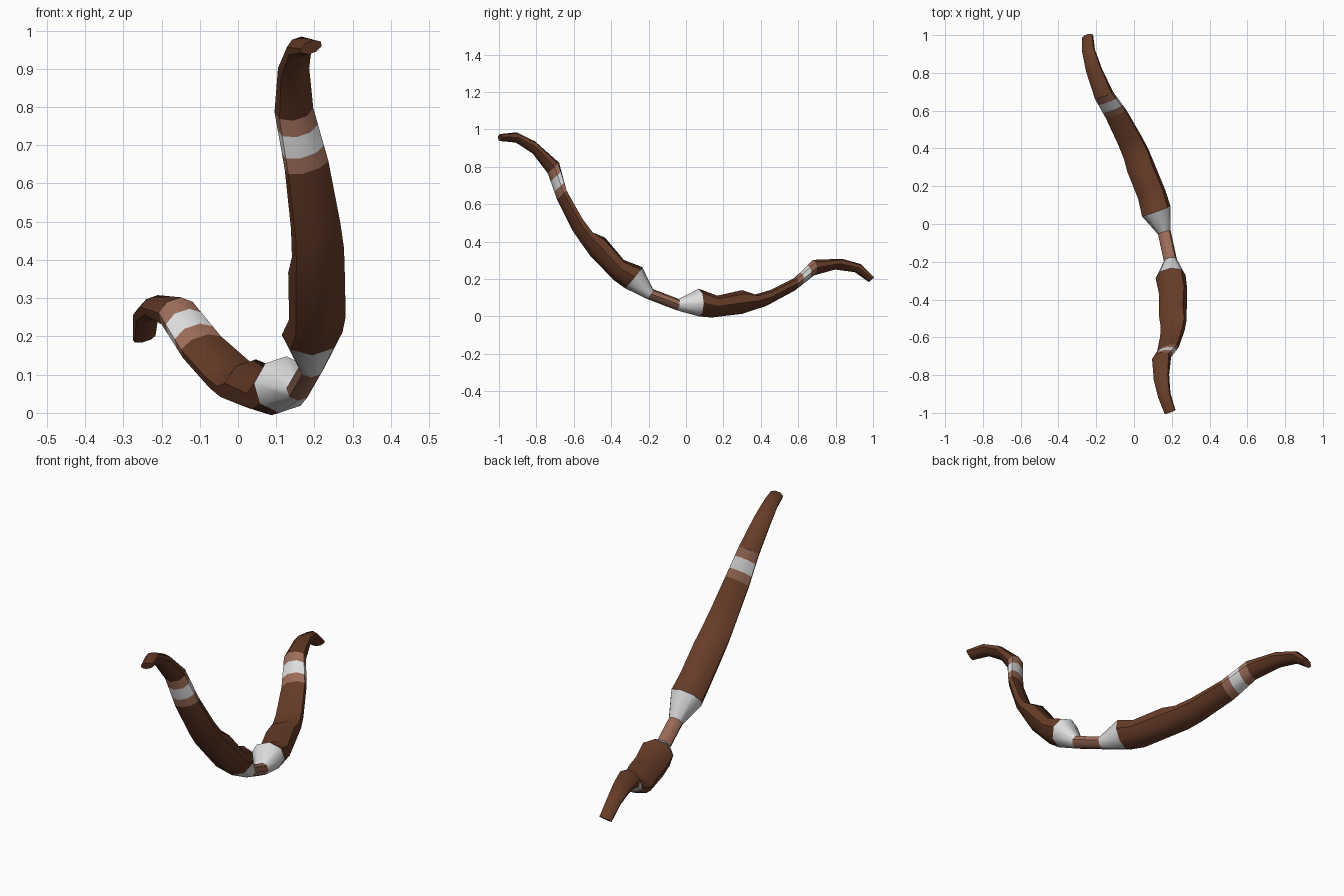
import bpy, bmesh, math
from mathutils import Vector

if "Cube" in bpy.data.objects:
    bpy.data.objects.remove(bpy.data.objects["Cube"])

# Frame of the tilted bow: along the tips, towards the belly, across the width
CENTRE = Vector((-0.03, 0.0, 0.5825))
U = Vector((-0.201, 0.915, -0.35))
V = Vector((0.378, -0.216, -0.90))
W = U.cross(V).normalized()
SIDES = 8


def material(name, rgb):
    m = bpy.data.materials.new(name)
    m.diffuse_color = (*rgb, 1)
    m.use_nodes = True
    m.node_tree.nodes["Principled BSDF"].inputs["Base Color"].default_value = m.diffuse_color
    return m


DARK = material("dark brown wood", (0.135, 0.045, 0.021))
LIGHT = material("light brown leather", (0.33, 0.15, 0.10))
WHITE = material("pale grey binding", (0.72, 0.72, 0.72))

# Stations of one half: inner point (a, b), outer point (a, b), width
GRIP_END = (0.075, 0.519, 0.087, 0.573, 0.066)
FLARE = (0.165, 0.429, 0.215, 0.553, 0.150)
LIMB = [FLARE,
        (0.273, 0.428, 0.285, 0.533, 0.145),
        (0.400, 0.346, 0.443, 0.450, 0.142),
        (0.475, 0.342, 0.505, 0.402, 0.138),
        (0.552, 0.284, 0.562, 0.358, 0.130),
        (0.666, 0.168, 0.695, 0.215, 0.116)]
BAND_END = (0.741, 0.030, 0.778, 0.094, 0.098)
TIP = [BAND_END,
       (0.897, -0.038, 0.882, 0.020, 0.082),
       (1.007, -0.050, 0.990, -0.005, 0.066),
       (1.094, -0.006, 1.076, 0.020, 0.060)]


def mix(p, q, t):
    return tuple(a + (b - a) * t for a, b in zip(p, q))


def flip(s):
    return (-s[0], s[1], -s[2], s[3], s[4])


def ring(station):
    """Octagonal section between an inner and an outer point."""
    a1, b1, a2, b2, width = station
    inner = CENTRE + U * a1 + V * b1
    outer = CENTRE + U * a2 + V * b2
    mid, half = (inner + outer) / 2, (inner - outer) / 2
    r = 1 / math.cos(math.pi / SIDES)
    pts = []
    for i in range(SIDES):
        t = 2 * math.pi * (i + 0.5) / SIDES
        pts.append(mid + half * (r * math.sin(t)) + W * (r * math.cos(t) * width / 2))
    return pts


def tube(name, stations, mat, cap=False):
    bm = bmesh.new()
    rings = [[bm.verts.new(p) for p in ring(s)] for s in stations]
    for lo, hi in zip(rings, rings[1:]):
        for i in range(SIDES):
            j = (i + 1) % SIDES
            bm.faces.new((lo[i], lo[j], hi[j], hi[i]))
    if cap:
        bm.faces.new(rings[-1])
    bmesh.ops.recalc_face_normals(bm, faces=bm.faces[:])
    # Point an open tube outwards
    f = bm.faces[0]
    f.normal_update()
    axis = sum((v.co for v in rings[0] + rings[1]), Vector()) / (2 * SIDES)
    if f.normal.dot(f.calc_center_median() - axis) < 0:
        bmesh.ops.reverse_faces(bm, faces=bm.faces[:])
    mesh = bpy.data.meshes.new(name)
    bm.to_mesh(mesh)
    bm.free()
    mesh.materials.append(mat)
    obj = bpy.data.objects.new(name, mesh)
    bpy.context.collection.objects.link(obj)
    bpy.ops.object.select_all(action='DESELECT')
    obj.select_set(True)
    bpy.context.view_layer.objects.active = obj
    bpy.ops.object.shade_smooth_by_angle(angle=math.radians(50))


# Hand grip
tube("grip", [flip(GRIP_END), GRIP_END], LIGHT)

# Both limbs, mirrored about the grip
band = [mix(LIMB[-1], BAND_END, t) for t in (0, 0.29, 0.69, 1)]
parts = [("grip_flare", [GRIP_END, FLARE], WHITE),
         ("limb", LIMB, DARK),
         ("inner_wrap", band[0:2], LIGHT),
         ("middle_wrap", band[1:3], WHITE),
         ("outer_wrap", band[2:4], LIGHT),
         ("limb_tip", TIP, DARK)]
for side in ("upper", "lower"):
    for name, stations, mat in parts:
        if side == "upper":
            stations = [flip(s) for s in stations]
        tube(f"{side}_{name}", stations, mat, cap=(name == "limb_tip"))
